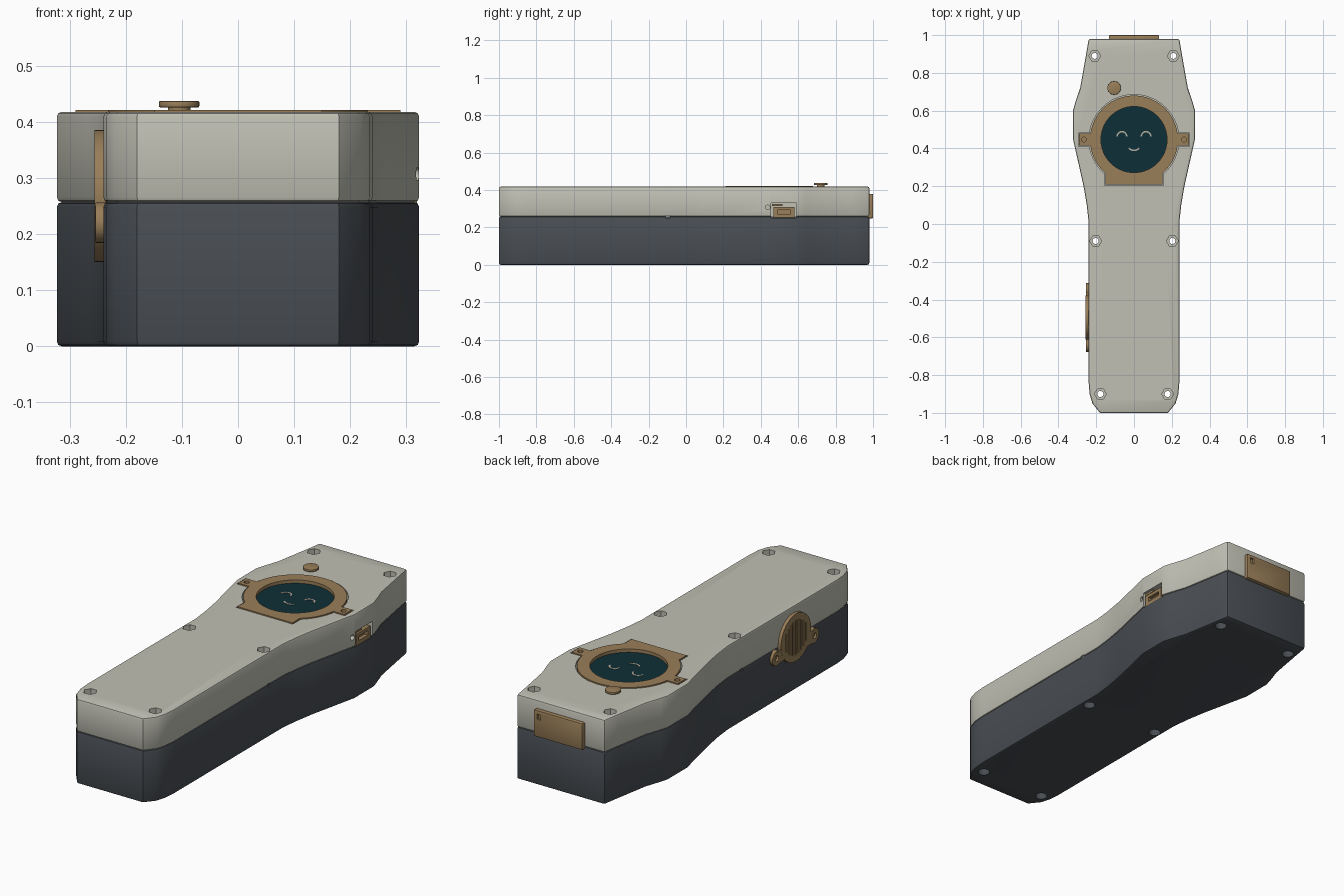
import bpy, bmesh
from math import sin, cos, pi, radians, asin, acos
from mathutils import Matrix

if "Cube" in bpy.data.objects:
    bpy.data.objects.remove(bpy.data.objects["Cube"])


def material(name, rgb):
    m = bpy.data.materials.new(name)
    m.use_nodes = True
    m.diffuse_color = (*rgb, 1)
    m.node_tree.nodes["Principled BSDF"].inputs["Base Color"].default_value = (*rgb, 1)
    return m


LIGHT = material("warm light grey", (0.53, 0.53, 0.46))
DARK = material("slate grey", (0.067, 0.076, 0.088))
BROWN = material("bronze brown", (0.32, 0.21, 0.1))
SCREEN = material("dark teal", (0.004, 0.028, 0.038))
FACE = material("pale beige", (0.45, 0.42, 0.34))

# Rotations that stand a flat profile up: facing along x, or along y
ALONG_X = Matrix(((0, 0, 1), (1, 0, 0), (0, 1, 0))).to_4x4()
ALONG_Y = Matrix(((-1, 0, 0), (0, 0, 1), (0, 1, 0))).to_4x4()


def prism(name, pts, low, high, mat=None, turn=None):
    """Extrude a flat outline from low to high, optionally turned."""
    bm = bmesh.new()
    face = bm.faces.new([bm.verts.new((x, y, low)) for x, y in pts])
    top = bmesh.ops.extrude_face_region(bm, geom=[face])["geom"]
    for v in top:
        if isinstance(v, bmesh.types.BMVert):
            v.co.z = high
    if turn:
        bm.transform(turn)
    bmesh.ops.recalc_face_normals(bm, faces=bm.faces)
    mesh = bpy.data.meshes.new(name)
    bm.to_mesh(mesh)
    bm.free()
    ob = bpy.data.objects.new(name, mesh)
    bpy.context.collection.objects.link(ob)
    if mat:
        mesh.materials.append(mat)
    return ob


def circle(x, y, r, n=32):
    return [(x + r * cos(2 * pi * i / n), y + r * sin(2 * pi * i / n)) for i in range(n)]


def rect(x0, x1, y0, y1):
    return [(x0, y0), (x1, y0), (x1, y1), (x0, y1)]


def arc(cx, cy, r, a0, a1, n=16):
    steps = [radians(a0 + (a1 - a0) * i / n) for i in range(n + 1)]
    return [(cx + r * cos(a), cy + r * sin(a)) for a in steps]


def apply(ob, mod):
    bpy.context.view_layer.objects.active = ob
    bpy.ops.object.modifier_apply(modifier=mod.name)


def bevel(ob, width, segments=2, angle=60):
    mod = ob.modifiers.new("bevel", 'BEVEL')
    mod.width, mod.segments = width, segments
    mod.limit_method, mod.angle_limit = 'ANGLE', radians(angle)
    apply(ob, mod)


def combine(ob, other, operation='DIFFERENCE'):
    mod = ob.modifiers.new("boolean", 'BOOLEAN')
    mod.operation, mod.object, mod.solver = operation, other, 'EXACT'
    other.hide_render = True
    apply(ob, mod)
    bpy.data.objects.remove(other)


def cut(ob, pts, low, high, turn=None):
    combine(ob, prism("cutter", pts, low, high, turn=turn))


def smooth(ob, angle=25):
    bpy.ops.object.select_all(action='DESELECT')
    ob.select_set(True)
    bpy.context.view_layer.objects.active = ob
    bpy.ops.object.shade_smooth_by_angle(angle=radians(angle))


# Case halves share one mirrored outline
SEAM, TOP = 0.257, 0.418
half = [(0.18, -1), (0.22, -0.95), (0.235, -0.9), (0.24, -0.84), (0.24, 0.01),
        (0.25, 0.1), (0.267, 0.2), (0.323, 0.45), (0.323, 0.6), (0.312, 0.64),
        (0.285, 0.72), (0.255, 0.89), (0.24, 0.98)]
outline = half + [(-x, y) for x, y in reversed(half)]
lower = prism("lower_case", outline, 0, SEAM, DARK)
upper = prism("upper_case", outline, SEAM, TOP, LIGHT)
for ob in (lower, upper):
    bevel(ob, 0.009)

# Screw holes: hex pocket above, round counterbore below
for y, x in ((0.89, 0.208), (-0.09, 0.203), (-0.9, 0.178)):
    for s in (-1, 1):
        for ob in (lower, upper):
            cut(ob, circle(s * x, y, 0.016, 20), -0.1, 0.6)
        cut(upper, [(b, a) for b, a in circle(s * x, y, 0.031, 6)], TOP - 0.035, 0.6)
        cut(lower, circle(s * x, y, 0.028, 24), -0.1, 0.035)

# Pry notches in the seam
for s in (-1, 1):
    for ob in (lower, upper):
        cut(ob, rect(-0.11, -0.085, 0.25, 0.263), s * 0.24 - 0.01, s * 0.24 + 0.01, ALONG_X)

# Display bezel: ring with side ears and a square lower tab
CY = 0.447


def bezel_outline(g):
    r, ear, tab = 0.233 + g, 0.031 + g, 0.15 + g
    a = math_deg(asin(ear / r))
    b = math_deg(acos(tab / r))
    side = arc(0, CY, r, 89, a, 20) + [(0.29 + g, CY + ear), (0.29 + g, CY - ear)]
    side += arc(0, CY, r, -a, -b, 10) + [(tab, CY - 0.237 - g)]
    return side + [(-x, y) for x, y in reversed(side)]


def math_deg(a):
    return a * 180 / pi


cut(upper, bezel_outline(0.005), 0.385, 0.6)
bezel = prism("display_bezel", bezel_outline(0), 0.385, 0.421, BROWN)
cut(bezel, circle(0, CY, 0.175, 64), 0.3, 0.6)
for s in (-1, 1):
    cut(bezel, circle(s * 0.265, CY, 0.013, 16), 0.395, 0.6)
prism("display_screen", circle(0, CY, 0.175, 64), 0.385, 0.405, SCREEN)


# Smiling face on the screen
def stroke(name, cx, cy, r, a0, a1, w=0.008):
    prism(name, arc(cx, cy, r, a0, a1) + arc(cx, cy, r - w, a1, a0), 0.405, 0.407, FACE)


for s, side in ((-1, "right"), (1, "left")):
    stroke(side + "_eye", s * 0.064, 0.464, 0.029, 0, 180)
stroke("mouth", 0, 0.428, 0.042, 222, 318)

# Push button
prism("button_stem", circle(-0.105, 0.72, 0.02), 0.4, 0.427, BROWN)
cap = prism("button_cap", circle(-0.105, 0.72, 0.036), 0.426, 0.437, BROWN)
bevel(cap, 0.002)

# Rear panel with a small window
panel = prism("rear_panel", rect(-0.133, 0.133, 0.248, 0.379), 0.97, 1.0, BROWN, ALONG_Y)
bevel(panel, 0.005)
cut(panel, rect(-0.115, -0.095, 0.335, 0.362), 0.99, 1.1, ALONG_Y)

# Speaker grille on the right side: disc, screw ears, slots
SY, SZ, SR = -0.495, 0.268, 0.1175
X0, X1 = -0.256, -0.235
grille = prism("speaker_grille", circle(SY, SZ, SR, 48), X0, X1, BROWN, ALONG_X)
bar = prism("ear_bar", rect(SY - 0.148, SY + 0.148, 0.19, 0.25), X0 + 0.001, X1 + 0.001, BROWN, ALONG_X)
combine(grille, bar, 'UNION')
for s in (-1, 1):
    ear = prism("ear", circle(SY + s * 0.146, 0.22, 0.036, 24), X0 + 0.002, X1 + 0.002, BROWN, ALONG_X)
    combine(grille, ear, 'UNION')
    cut(grille, circle(SY + s * 0.148, 0.22, 0.014, 16), X0 - 0.1, X0 + 0.012, ALONG_X)
for i in range(-4, 5):
    y, h = SY + i * 0.019, 0.085 - 0.0025 * i * i
    cut(grille, rect(y - 0.004, y + 0.004, SZ - h, SZ + h), X0 - 0.1, X0 + 0.01, ALONG_X)

# Charging port on the left side, with a screw hole beside it
cut(upper, rect(0.455, 0.59, 0.2, 0.33), 0.285, 0.4, ALONG_X)
cut(lower, rect(0.455, 0.59, 0.251, 0.3), 0.285, 0.4, ALONG_X)
cut(upper, circle(0.437, 0.307, 0.012, 16), 0.285, 0.4, ALONG_X)
port = prism("charging_port", rect(0.467, 0.58, 0.253, 0.31), 0.28, 0.319, BROWN, ALONG_X)
cut(port, rect(0.488, 0.56, 0.272, 0.294), 0.3, 0.4, ALONG_X)
prism("port_clip", rect(0.46, 0.515, 0.315, 0.326), 0.28, 0.315, BROWN, ALONG_X)

for ob in (lower, upper, bezel, cap, panel, grille):
    smooth(ob)
